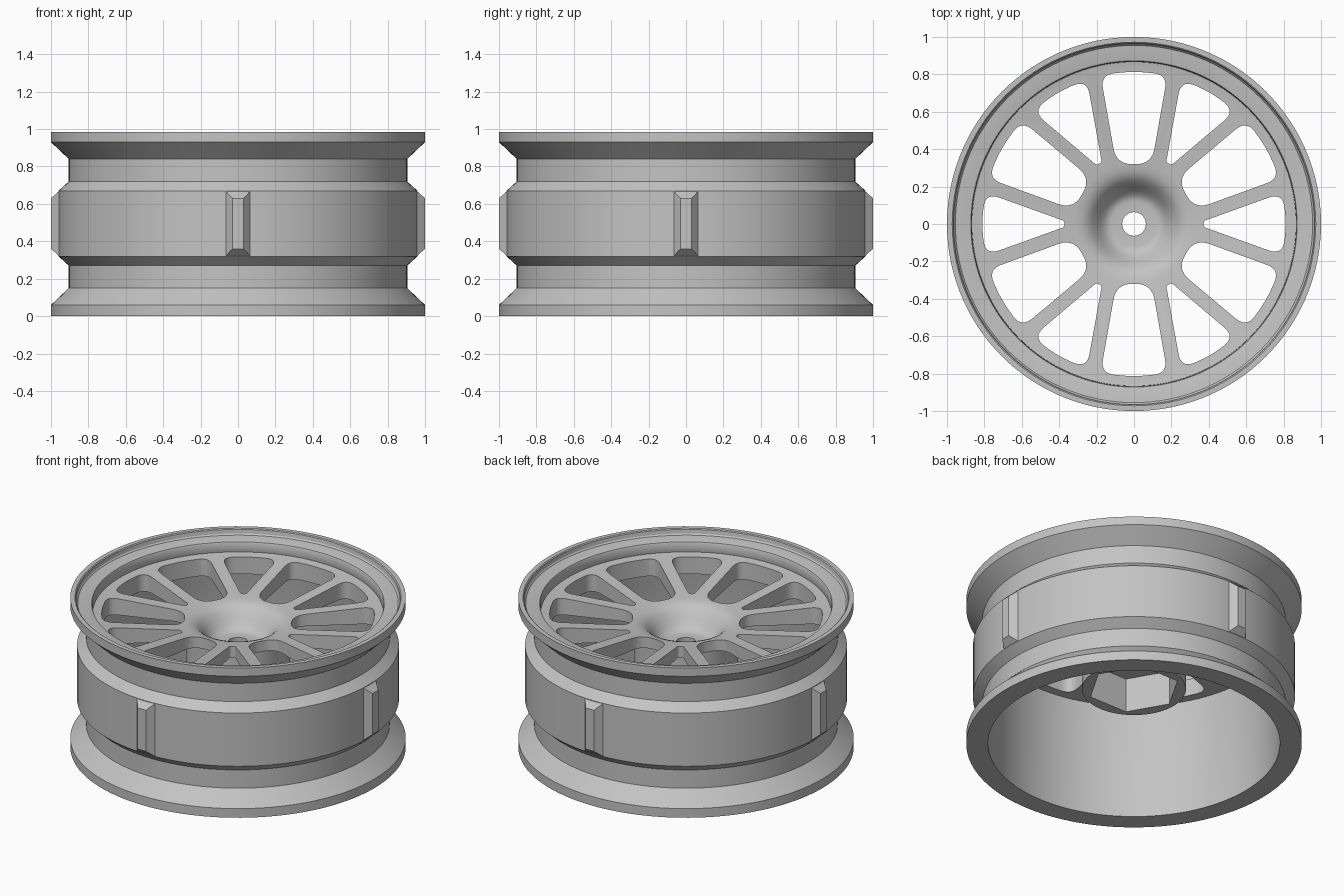
import bpy, bmesh, math
from mathutils import Vector, Matrix

cube = bpy.data.objects.get("Cube")
if cube:
    bpy.data.objects.remove(cube, do_unlink=True)

metal = bpy.data.materials.new("grey_metal")
metal.use_nodes = True
GREY = (0.55, 0.55, 0.55, 1)
metal.diffuse_color = GREY
metal.node_tree.nodes["Principled BSDF"].inputs["Base Color"].default_value = GREY

SEGMENTS = 120


def finish(name, bm):
    bmesh.ops.recalc_face_normals(bm, faces=bm.faces[:])
    mesh = bpy.data.meshes.new(name)
    bm.to_mesh(mesh)
    bm.free()
    mesh.materials.append(metal)
    ob = bpy.data.objects.new(name, mesh)
    bpy.context.collection.objects.link(ob)
    return ob


def smooth(ob):
    bpy.ops.object.select_all(action='DESELECT')
    ob.select_set(True)
    bpy.context.view_layer.objects.active = ob
    bpy.ops.object.shade_smooth_by_angle(angle=math.radians(28))


def lathe(name, profile):
    """Revolve a closed (radius, z) profile about z."""
    bm = bmesh.new()
    vs = [bm.verts.new((r, 0, z)) for r, z in profile]
    es = [bm.edges.new((vs[i - 1], vs[i])) for i in range(len(vs))]
    bmesh.ops.spin(bm, geom=vs + es, cent=(0, 0, 0), axis=(0, 0, 1),
                   angle=math.tau, steps=SEGMENTS, use_merge=True)
    bmesh.ops.remove_doubles(bm, verts=bm.verts[:], dist=1e-5)
    return finish(name, bm)


def rounded(corners, steps=8):
    """Round each (u, v, tangent length) corner of a polygon."""
    out = []
    for i, (u, v, t) in enumerate(corners):
        p = Vector((u, v))
        a, b = (p + (Vector(q[:2]) - p).normalized() * t
                for q in (corners[i - 1], corners[(i + 1) % len(corners)]))
        for k in range(steps + 1):
            s = k / steps
            out.append(a * (1 - s) ** 2 + p * 2 * s * (1 - s) + b * s * s)
    return out


def prism(bm, outline, z0, z1, angle=0):
    rot = Matrix.Rotation(angle, 3, 'Z')
    face = bm.faces.new([bm.verts.new(rot @ Vector((p[0], p[1], z0))) for p in outline])
    top = bmesh.ops.extrude_face_region(bm, geom=[face])["geom"]
    bmesh.ops.translate(bm, vec=(0, 0, z1 - z0),
                        verts=[g for g in top if isinstance(g, bmesh.types.BMVert)])


# Barrel: flanges, bead seats, raised middle band and stepped lip
barrel = lathe("rim_barrel", [
    (0.87, 0), (1, 0), (1, 0.06), (0.905, 0.15), (0.905, 0.27), (0.96, 0.32),
    (0.96, 0.67), (0.905, 0.72), (0.905, 0.84), (1, 0.93), (1, 0.985),
    (0.972, 0.985), (0.966, 0.98), (0.962, 0.955), (0.955, 0.947), (0.945, 0.945),
    (0.88, 0.945), (0.872, 0.942), (0.868, 0.933), (0.866, 0.88), (0.87, 0.87)])
smooth(barrel)

# Spoke face with dished centre, and hub below
spokes = lathe("spoke_face", [
    (0.875, 0.88), (0.85, 0.875), (0.32, 0.83), (0.285, 0.824), (0.255, 0.812),
    (0.228, 0.79), (0.2, 0.755), (0.178, 0.725), (0.158, 0.705), (0.14, 0.694),
    (0.122, 0.69), (0.063, 0.69), (0.063, 0.55), (0.2, 0.55), (0.2, 0.375),
    (0.31, 0.375), (0.31, 0.76), (0.875, 0.76)])

# Cutter: alternating wide and narrow windows plus the hexagonal socket
WIDE = [(0.32, -0.095, 0.085), (0.798, -0.179, 0.075), (0.817, 0, 0.08),
        (0.798, 0.179, 0.075), (0.32, 0.095, 0.085)]
NARROW = [(0.372, -0.016, 0.014), (0.795, -0.168, 0.08), (0.815, 0, 0.08),
          (0.795, 0.168, 0.08), (0.372, 0.016, 0.014)]
bm = bmesh.new()
for i in range(12):
    prism(bm, rounded(WIDE if i % 2 else NARROW), 0.68, 1, i * math.pi / 6)
HEX = [(0.275 * math.cos(i * math.pi / 3), 0.275 * math.sin(i * math.pi / 3))
       for i in range(6)]
prism(bm, HEX, 0.3, 0.6)
cutter = finish("window_cutter", bm)
cutter.hide_render = True

cut = spokes.modifiers.new("windows", 'BOOLEAN')
cut.operation = 'DIFFERENCE'
cut.solver = 'EXACT'
cut.object = cutter
bpy.ops.object.select_all(action='DESELECT')
spokes.select_set(True)
bpy.context.view_layer.objects.active = spokes
bpy.ops.object.modifier_apply(modifier=cut.name)
bpy.data.objects.remove(cutter, do_unlink=True)
smooth(spokes)

# Four tapered ribs on the middle band
for i, side in enumerate(("left", "back", "right", "front")):
    bm = bmesh.new()
    rings = []
    for r, w, z0, z1 in ((0.955, 0.067, 0.32, 0.67), (1, 0.03, 0.36, 0.63)):
        rings.append([bm.verts.new((r, y, z))
                      for y, z in ((-w, z0), (w, z0), (w, z1), (-w, z1))])
    for ring in rings:
        bm.faces.new(ring)
    for k in range(4):
        bm.faces.new((rings[0][k - 1], rings[0][k], rings[1][k], rings[1][k - 1]))
    bmesh.ops.rotate(bm, verts=bm.verts[:], cent=(0, 0, 0),
                     matrix=Matrix.Rotation(i * math.pi / 2, 3, 'Z'))
    finish(side + "_rib", bm)
